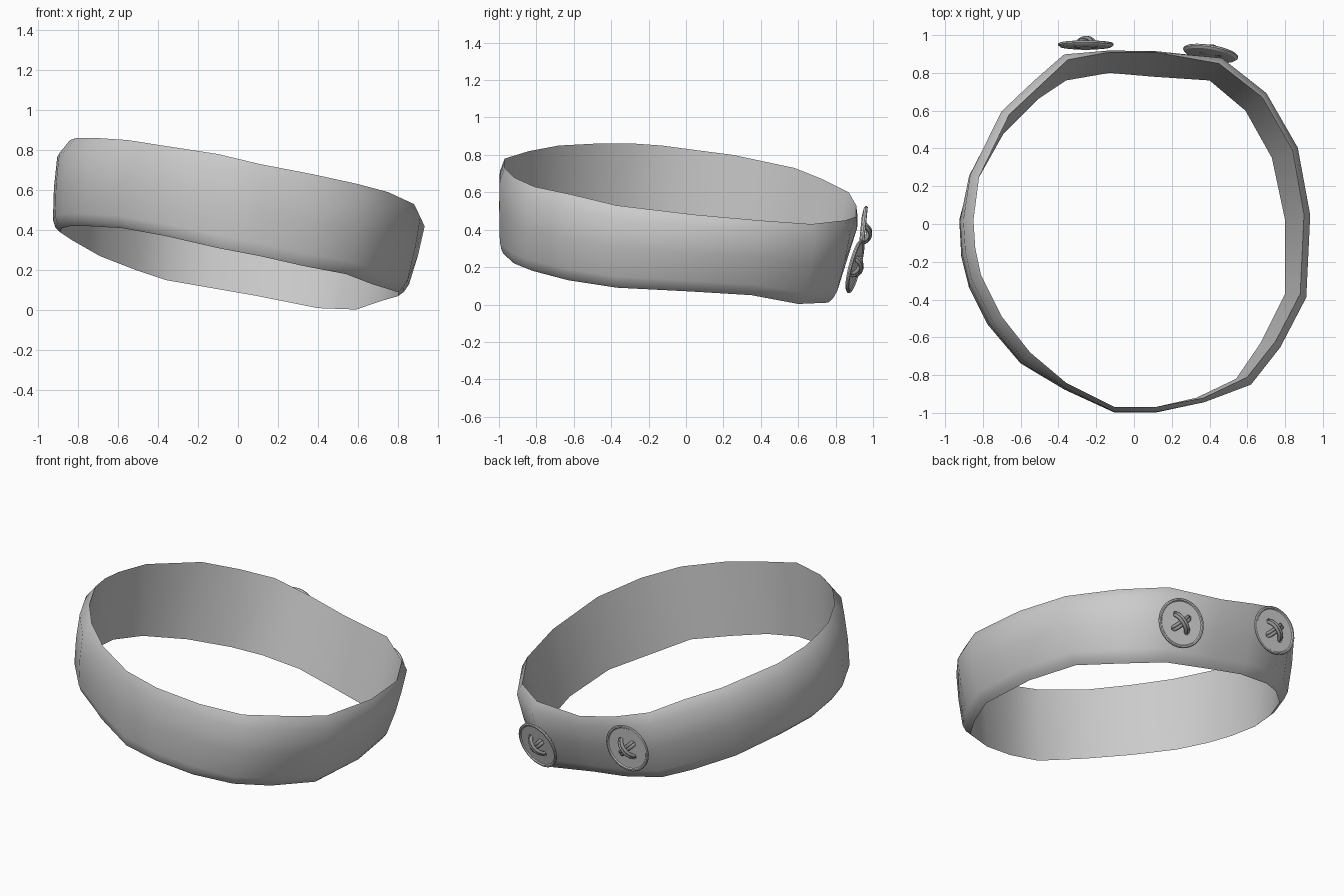
import bpy, bmesh, math
from mathutils import Vector

cube = bpy.data.objects.get("Cube")
if cube:
    bpy.data.objects.remove(cube, do_unlink=True)


def make_material(name, value):
    mat = bpy.data.materials.new(name)
    mat.use_nodes = True
    colour = (value, value, value, 1)
    mat.diffuse_color = colour
    mat.node_tree.nodes["Principled BSDF"].inputs["Base Color"].default_value = colour
    return mat


grey = make_material("light grey", 0.6)
thread_grey = make_material("thread grey", 0.3)


def add_object(name, bm, mat, angle):
    mesh = bpy.data.meshes.new(name)
    bmesh.ops.recalc_face_normals(bm, faces=bm.faces)
    bm.to_mesh(mesh)
    bm.free()
    mesh.materials.append(mat)
    obj = bpy.data.objects.new(name, mesh)
    bpy.context.collection.objects.link(obj)
    smooth(obj, angle)
    return obj


def smooth(obj, angle):
    bpy.ops.object.select_all(action='DESELECT')
    obj.select_set(True)
    bpy.context.view_layer.objects.active = obj
    bpy.ops.object.shade_smooth_by_angle(angle=math.radians(angle))


def bridge(bm, rings, capped=True):
    """Skin closed rings with quads, then cap the ends or join last to first."""
    loops = [[bm.verts.new(p) for p in ring] for ring in rings]
    pairs = list(zip(loops, loops[1:]))
    if capped:
        bm.faces.new(loops[0][::-1])
        bm.faces.new(loops[-1])
    else:
        pairs.append((loops[-1], loops[0]))
    for a, b in pairs:
        n = len(a)
        for i in range(n):
            j = (i + 1) % n
            bm.faces.new((a[i], a[j], b[j], b[i]))


# Band: lower edge and upper edge, station by station round the ring
lower_edge = [
    (.11, -.975, .27), (.33, -.92, .22), (.54, -.82, .18), (.67, -.63, .13),
    (.8, -.37, .09), (.8, .02, .07), (.73, .35, .05), (.59, .6, .003),
    (.4, .76, .01), (.1, .78, .07), (-.13, .8, .11), (-.36, .76, .15),
    (-.51, .66, .2), (-.69, .48, .27), (-.83, .23, .35), (-.89, .02, .39),
    (-.88, -.17, .41), (-.84, -.33, .42), (-.75, -.51, .42), (-.58, -.71, .41),
    (-.36, -.86, .37), (-.1, -.975, .31)]
upper_edge = [
    (.11, -.97, .73), (.37, -.92, .68), (.6, -.81, .63), (.75, -.62, .59),
    (.88, -.37, .53), (.9, .05, .48), (.84, .39, .45), (.68, .67, .43),
    (.45, .85, .45), (.11, .91, .47), (-.13, .91, .53), (-.35, .87, .6),
    (-.5, .73, .67), (-.66, .58, .73), (-.82, .25, .8), (-.85, .02, .83),
    (-.84, -.13, .85), (-.81, -.27, .86), (-.7, -.49, .86), (-.55, -.68, .85),
    (-.36, -.84, .82), (-.1, -.97, .78)]

# Share of the band width and outward bulge; the inner wall is straight
section = [(0, 0), (.05, .5), (.14, .85), (.5, 1.05), (.85, 1), (1, 0)]


def band_ring(t, bulge):
    ring = []
    for low, high in zip(lower_edge, upper_edge):
        p = Vector(low).lerp(Vector(high), t)
        out = Vector((p.x, p.y, 0)).normalized()
        depth = .048
        if out.y < -.9:
            depth = .025
        elif out.y > .97:
            depth = .025
        ring.append(p + out * depth * bulge)
    return ring


bm = bmesh.new()
bridge(bm, [band_ring(t, bulge) for t, bulge in section], capped=False)
add_object("band", bm, grey, 60)


# Buttons: turned disc with a thin raised rim and four holes
def polar(radius, z, count=32):
    return [(radius * math.cos(math.tau * i / count),
             radius * math.sin(math.tau * i / count), z) for i in range(count)]


def make_button(name):
    profile = [(.09, -.014), (.135, -.008), (.147, .002), (.147, .009),
               (.142, .013), (.134, .013), (.129, .007)]
    bm = bmesh.new()
    bridge(bm, [polar(r, z) for r, z in profile])
    button = add_object(name, bm, grey, 30)
    bm = bmesh.new()
    for sx in (-1, 1):
        for sy in (-1, 1):
            bridge(bm, [[(x + sx * .043, y + sy * .043, z) for x, y, z in polar(.017, z, 10)]
                        for z in (-.05, .05)])
    cutter = add_object("hole_cutter", bm, grey, 30)
    cutter.hide_render = True
    mod = button.modifiers.new("holes", 'BOOLEAN')
    mod.object = cutter
    mod.operation = 'DIFFERENCE'
    bpy.context.view_layer.objects.active = button
    bpy.ops.object.modifier_apply(modifier=mod.name)
    bpy.data.objects.remove(cutter, do_unlink=True)
    smooth(button, 30)
    return button


# Stitches: paired strands arching between opposite holes
def make_stitches(name):
    curve = bpy.data.curves.new(name, 'CURVE')
    curve.dimensions = '3D'
    curve.bevel_depth = .01
    curve.bevel_resolution = 2
    curve.resolution_u = 4
    curve.use_fill_caps = True
    for angle, lift in ((45, .026), (135, .04)):
        along = Vector((math.cos(math.radians(angle)), math.sin(math.radians(angle)), 0))
        side = Vector((-along.y, along.x, 0))
        for sign in (-1, 1):
            spline = curve.splines.new('BEZIER')
            path = [(-.064, -.012), (-.055, .016), (0, lift), (.055, .016), (.064, -.012)]
            spline.bezier_points.add(len(path) - 1)
            for point, (d, z) in zip(spline.bezier_points, path):
                point.co = along * d + side * sign * .009 + Vector((0, 0, z))
                point.handle_left_type = point.handle_right_type = 'AUTO'
    curve.materials.append(thread_grey)
    obj = bpy.data.objects.new(name, curve)
    bpy.context.collection.objects.link(obj)
    return obj


buttons = {
    "right": ((-.255, .945, .38), (0, 1, -.1)),
    "left": ((.405, .9, .205), (.17, 1, -.26))}
for side, (centre, normal) in buttons.items():
    turn = Vector(normal).to_track_quat('Z', 'Y')
    for obj in (make_button(side + "_button"), make_stitches(side + "_stitches")):
        obj.rotation_mode = 'QUATERNION'
        obj.rotation_quaternion = turn
        obj.location = centre
